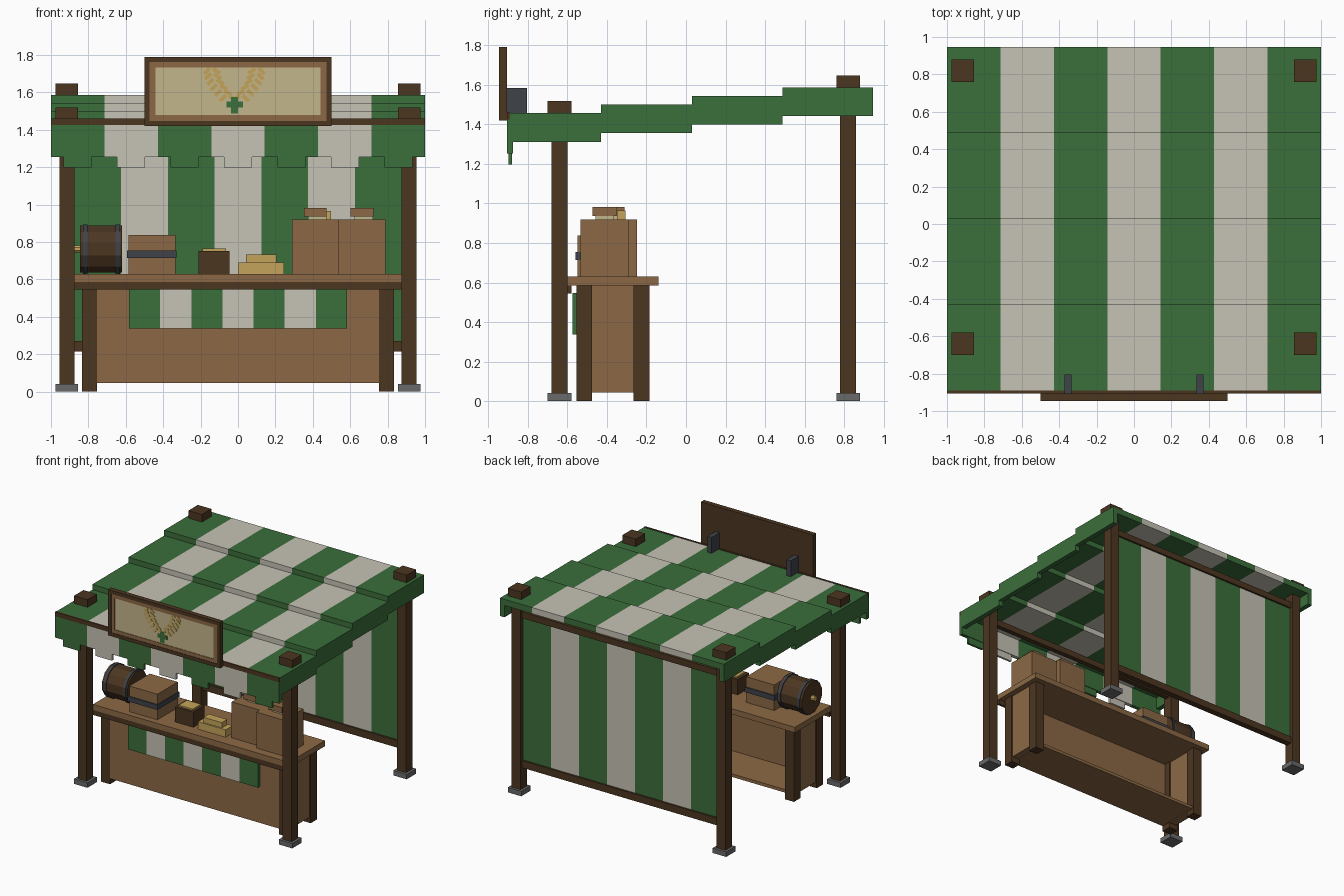
import bpy, bmesh, math
from mathutils import Matrix, Vector

cube = bpy.data.objects.get("Cube")
if cube:
    bpy.data.objects.remove(cube, do_unlink=True)


def material(name, rgb):
    lin = [((c / 255 + 0.055) / 1.055) ** 2.4 for c in rgb] + [1]
    m = bpy.data.materials.new(name)
    m.use_nodes = True
    m.diffuse_color = lin
    m.node_tree.nodes["Principled BSDF"].inputs["Base Color"].default_value = lin
    return m


GREEN = material("green cloth", (59, 110, 59))
CREAM = material("cream cloth", (198, 194, 182))
DARK = material("dark wood", (76, 54, 33))
WOOD = material("light wood", (140, 105, 69))
GOLD = material("gold", (196, 164, 90))
STEEL = material("dark steel", (62, 66, 73))
STONE = material("grey stone", (106, 106, 106))
PANEL = material("sign panel", (196, 182, 140))


def finish(name, bm, *mats):
    me = bpy.data.meshes.new(name)
    bm.to_mesh(me)
    bm.free()
    for m in mats:
        me.materials.append(m)
    ob = bpy.data.objects.new(name, me)
    bpy.context.collection.objects.link(ob)
    return ob


def add_box(bm, x, y, z):
    size = [b - a for a, b in (x, y, z)]
    mid = [(a + b) / 2 for a, b in (x, y, z)]
    bmesh.ops.create_cube(bm, size=1, matrix=Matrix.Translation(mid) @ Matrix.Diagonal((*size, 1)))


def box(name, x, y, z, mat):
    bm = bmesh.new()
    add_box(bm, x, y, z)
    return finish(name, bm, mat)


def striped(name, x, y, z, n=7):
    """Box cut into n stripes across x, alternating green and cream."""
    bm = bmesh.new()
    add_box(bm, x, y, z)
    w = (x[1] - x[0]) / n
    for i in range(1, n):
        bmesh.ops.bisect_plane(bm, geom=bm.verts[:] + bm.edges[:] + bm.faces[:],
                               plane_co=(x[0] + i * w, 0, 0), plane_no=(1, 0, 0))
    for f in bm.faces:
        k = int((f.calc_center_median().x - x[0]) / w)
        f.material_index = min(max(k, 0), n - 1) % 2
    return finish(name, bm, GREEN, CREAM)


def frame(name, hx, z, w, y, mat):
    bm = bmesh.new()
    for zz in ((z[0], z[0] + w), (z[1] - w, z[1])):
        add_box(bm, (-hx, hx), y, zz)
    for s in (-1, 1):
        add_box(bm, sorted((s * hx, s * (hx - w))), y, (z[0] + w, z[1] - w))
    return finish(name, bm, mat)


def around(c, h):
    return (c - h, c + h)


# Posts with feet and caps
for side, sx in (("left", 1), ("right", -1)):
    for end, y, top in (("front", -0.64, 1.455), ("back", 0.82, 1.585)):
        x = sx * 0.915
        box(f"{end}_{side}_post", around(x, 0.04), around(y, 0.04), (0.04, top - 0.02), DARK)
        box(f"{end}_{side}_foot", around(x, 0.06), around(y, 0.06), (0, 0.04), STONE)
        box(f"{end}_{side}_cap", around(x, 0.06), around(y, 0.06), (top - 0.01, top + 0.063), DARK)

# Stepped roof with side skirts
edges = (-0.89, -0.43, 0.03, 0.487, 0.945)
for i in range(4):
    y, top = (edges[i], edges[i + 1]), 1.457 + 0.0433 * i
    striped(f"roof_step_{i + 1}", (-1, 1), y, (top - 0.05, top))
    for side, sx in (("left", 1), ("right", -1)):
        box(f"roof_skirt_{side}_{i + 1}", around(sx * 0.98, 0.02), y, (top - 0.145, top - 0.05), GREEN)

# Front valance, its tabs and wooden trim
striped("valance", (-1, 1), (-0.905, -0.875), (1.253, 1.425))
box("valance_trim", (-1, 1), (-0.905, -0.89), (1.425, 1.46), DARK)
for i in range(7):
    box(f"valance_tab_{i + 1}", around((i - 3) * 0.286, 0.074), (-0.898, -0.88), (1.197, 1.253),
        CREAM if i % 2 else GREEN)
box("front_beam", (-0.875, 0.875), (-0.66, -0.62), (1.27, 1.32), DARK)

# Back curtain between two rails
striped("back_curtain", (-0.875, 0.875), (0.81, 0.83), (0.27, 1.42))
box("curtain_bottom_rail", (-0.875, 0.875), (0.795, 0.845), (0.213, 0.27), DARK)
box("curtain_top_rail", (-0.875, 0.875), (0.795, 0.845), (1.42, 1.47), DARK)

# Sign board with nested frames and brackets
box("sign_board", (-0.5, 0.5), (-0.932, -0.905), (1.42, 1.79), DARK)
frame("sign_outer_frame", 0.5, (1.42, 1.79), 0.028, (-0.945, -0.932), DARK)
frame("sign_inner_frame", 0.472, (1.448, 1.762), 0.03, (-0.941, -0.932), WOOD)
box("sign_panel", (-0.442, 0.442), (-0.937, -0.932), (1.478, 1.732), PANEL)
for side, sx in (("left", 1), ("right", -1)):
    box(f"sign_bracket_{side}", around(sx * 0.353, 0.019), (-0.905, -0.805), (1.455, 1.585), STEEL)

# Painted sprigs and small leaf cross on the sign
bm = bmesh.new()
for s in (-1, 1):
    for i in range(6):
        t = i / 5
        stem = Vector((-0.02 + s * (0.035 + 0.085 * math.sin(t * 1.5)), -0.939, 1.565 + 0.145 * t))
        for lean in (-0.75, 0.55):
            leaf = stem + Vector((s * 0.026 * math.copysign(1, -lean), 0, 0.004))
            bmesh.ops.create_cube(bm, size=1, matrix=Matrix.Translation(leaf)
                                  @ Matrix.Rotation(-s * lean, 4, 'Y') @ Matrix.Diagonal((0.045, 0.004, 0.02, 1)))
finish("sign_sprigs", bm, GOLD)
bm = bmesh.new()
add_box(bm, around(-0.018, 0.044), (-0.941, -0.937), (1.52, 1.55))
add_box(bm, around(-0.018, 0.019), (-0.9415, -0.937), (1.486, 1.574))
finish("sign_leaf_cross", bm, GREEN)

# Counter
box("counter_top", (-0.875, 0.875), (-0.6, -0.14), (0.585, 0.63), WOOD)
box("counter_trim", (-0.875, 0.875), (-0.6, -0.58), (0.545, 0.585), DARK)
box("counter_front", (-0.755, 0.755), (-0.553, -0.53), (0.045, 0.585), WOOD)
box("counter_shelf", (-0.755, 0.755), (-0.53, -0.2), (0.045, 0.07), WOOD)
striped("counter_cloth", (-0.582, 0.582), (-0.575, -0.553), (0.337, 0.547))
for side, sx in (("left", 1), ("right", -1)):
    x = sx * 0.795
    box(f"counter_side_{side}", around(x, 0.03), (-0.475, -0.265), (0.045, 0.585), WOOD)
    for end, y in (("front", -0.515), ("back", -0.225)):
        box(f"counter_leg_{end}_{side}", around(x, 0.04), around(y, 0.04), (0, 0.585), DARK)


# Barrel lying on its side, with hoops and tap
def drum(name, x, r, mat, sides=12):
    bm = bmesh.new()
    bmesh.ops.create_cone(bm, cap_ends=True, segments=sides, radius1=r, radius2=r, depth=x[1] - x[0],
                          matrix=Matrix.Translation((sum(x) / 2, -0.4, 0.762)) @ Matrix.Rotation(math.pi / 2, 4, 'Y')
                          @ Matrix.Rotation(math.pi / sides, 4, 'Z'))
    return finish(name, bm, mat)


drum("barrel", (-0.845, -0.62), 0.13, DARK)
drum("barrel_hoop_right", (-0.828, -0.805), 0.137, STEEL)
drum("barrel_hoop_left", (-0.655, -0.632), 0.137, STEEL)
drum("barrel_tap", (-0.878, -0.845), 0.021, GOLD, 8)

# Strapped crate
box("crate", (-0.585, -0.335), (-0.55, -0.29), (0.63, 0.837), WOOD)
box("crate_strap", (-0.594, -0.328), (-0.56, -0.28), (0.715, 0.755), STEEL)

# Small coin box and gold bars
box("coin_box", (-0.21, -0.045), (-0.505, -0.36), (0.63, 0.752), DARK)
box("coin_heap", (-0.19, -0.065), (-0.485, -0.38), (0.752, 0.764), GOLD)
box("gold_bar_lower", (0, 0.247), (-0.51, -0.42), (0.63, 0.69), GOLD)
box("gold_bar_upper", (0.042, 0.205), (-0.5, -0.43), (0.69, 0.733), GOLD)

# Two sacks with tied tops
for name, x, y in (("inner", 0.413, -0.37), ("outer", 0.663, -0.412)):
    box(f"{name}_sack", around(x, 0.125), around(y, 0.122), (0.63, 0.92), WOOD)
    box(f"{name}_sack_label", around(x + 0.01, 0.05), around(y, 0.045), (0.92, 0.937), PANEL)
    box(f"{name}_sack_top", around(x, 0.061), around(y, 0.06), (0.937, 0.982), WOOD)
box("sack_gold", (0.474, 0.496), (-0.35, -0.305), (0.92, 0.965), GOLD)
